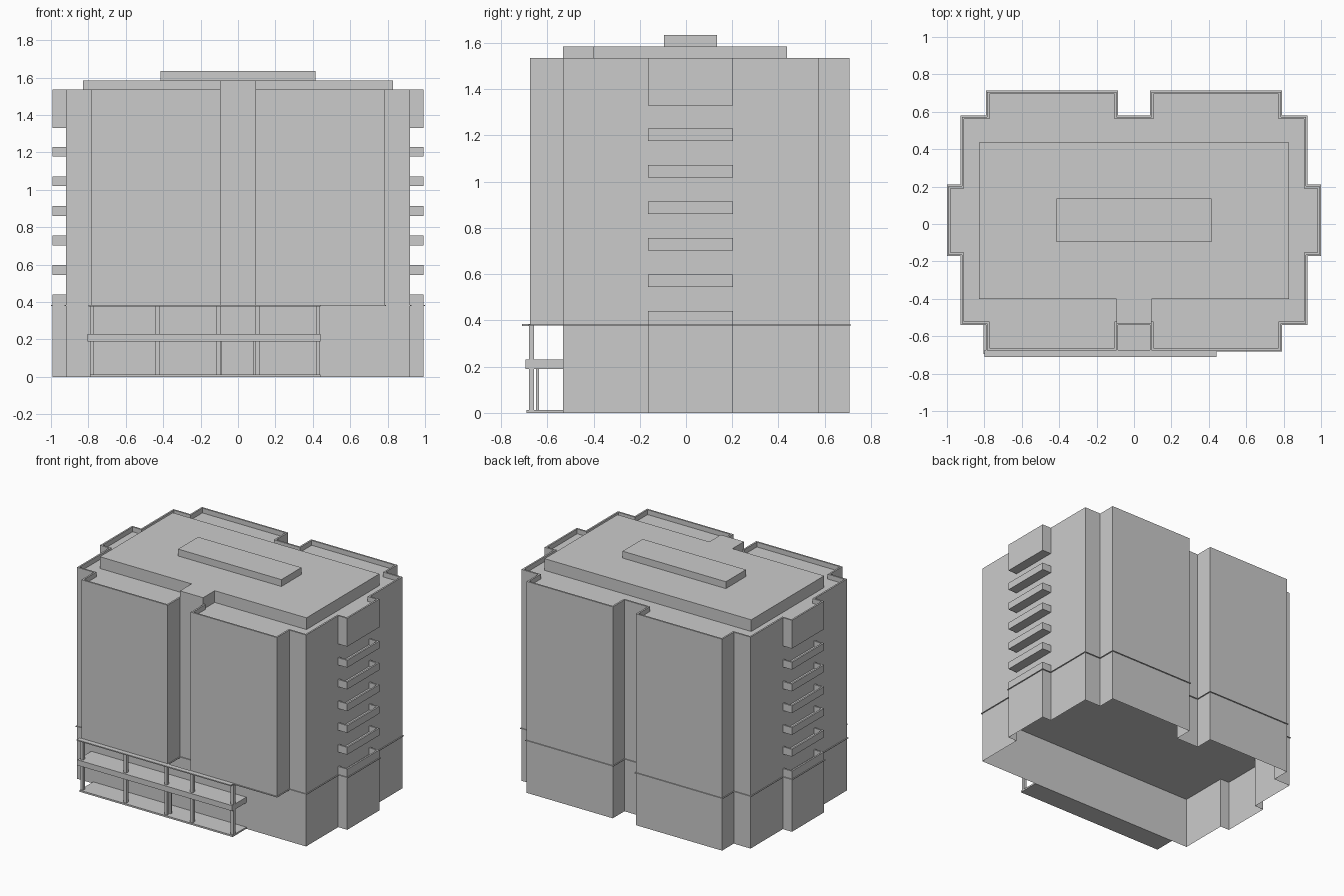
import bpy, bmesh

if "Cube" in bpy.data.objects:
    bpy.data.objects.remove(bpy.data.objects["Cube"])


def outline(d=0.0, front=True, bays=True):
    """Stepped floor plan, grown outward by d; front and side bays optional."""
    n = 0.093 - d
    half = []
    if front:
        half += [(n, -.533 - d), (n, -.675 - d), (.785 + d, -.675 - d), (.785 + d, -.533 - d)]
    half += [(.92 + d, -.533 - d)]
    if bays:
        half += [(.92 + d, -.165 - d), (.993 + d, -.165 - d), (.993 + d, .203 + d), (.92 + d, .203 + d)]
    half += [(.92 + d, .573 + d), (.785 + d, .573 + d), (.785 + d, .707 + d), (n, .707 + d), (n, .573 + d)]
    return half + [(-x, y) for x, y in reversed(half)]


def add_prism(bm, pts, z0, z1, caps=True):
    lo = [bm.verts.new((x, y, z0)) for x, y in pts]
    hi = [bm.verts.new((x, y, z1)) for x, y in pts]
    for i in range(len(pts)):
        j = (i + 1) % len(pts)
        bm.faces.new((lo[i], lo[j], hi[j], hi[i]))
    if caps:
        bm.faces.new(lo[::-1])
        bm.faces.new(hi)


def rect(x0, x1, y0, y1):
    return [(x0, y0), (x1, y0), (x1, y1), (x0, y1)]


def build(name, prisms):
    """One object from a list of (points, z0, z1[, caps])."""
    bm = bmesh.new()
    for p in prisms:
        add_prism(bm, *p)
    bmesh.ops.recalc_face_normals(bm, faces=bm.faces)
    me = bpy.data.meshes.new(name)
    bm.to_mesh(me)
    bm.free()
    ob = bpy.data.objects.new(name, me)
    bpy.context.collection.objects.link(ob)
    return ob


LEDGE, TOP, ROOF, T = 0.38, 1.535, 1.50, 0.012

# ground storey: open-bottomed walls, no front bays
build("ground_storey_walls", [(outline(front=False), 0, LEDGE, False)])

# thin ledge between storeys
build("storey_ledge", [(outline(0.007), LEDGE - .002, LEDGE + .003)])

# upper block and top side bays, hollowed to leave a roof parapet
recess = build("roof_recess_cutter", [(outline(-T), ROOF, 1.7)])
recess.hide_render = True
recess.hide_viewport = True
shells = [build("upper_block", [(outline(bays=False), LEDGE, TOP)])]
for side, s in (("right", 1), ("left", -1)):
    xs = sorted((.92 * s, .993 * s))
    shells.append(build(side + "_top_bay", [(rect(*xs, -.165, .203), 1.33, TOP)]))
for ob in shells:
    mod = ob.modifiers.new("roof_recess", 'BOOLEAN')
    mod.operation = 'DIFFERENCE'
    mod.solver = 'EXACT'
    mod.object = recess

# side balconies: floor plus U-shaped parapet
for side, s in (("right", 1), ("left", -1)):
    u = [(.92, -.165), (.993, -.165), (.993, .203), (.92, .203),
         (.92, .203 - T), (.993 - T, .203 - T), (.993 - T, -.165 + T), (.92, -.165 + T)]
    u = [(x * s, y) for x, y in u]
    floor = rect(*sorted((.92 * s, (.993 - T) * s)), -.165 + T, .203 - T)
    levels = [(LEDGE, .44)] + [(.545 + .158 * i, .598 + .158 * i) for i in range(5)]
    for i, (z0, z1) in enumerate(levels):
        build(f"{side}_balcony_{i + 1}", [(u, z0, z1), (floor, z0, z0 + T)])

# roof slab with its front tongue, and the penthouse
build("roof_slab", [([(-.83, -.4), (-.093, -.4), (-.093, -.533), (.093, -.533), (.093, -.4),
                      (.83, -.4), (.83, .437), (-.83, .437)], ROOF, 1.585)])
build("penthouse", [(rect(-.415, .415, -.095, .135), 1.585, 1.635)])

# entrance porch: floor, canopy, top rail and posts
build("porch_floor", [(rect(-.79, .44, -.69, -.533), 0, .012)])
build("porch_canopy", [(rect(-.805, .44, -.695, -.533), .19, .23)])
build("porch_top_rail", [(rect(-.8, .44, -.71, -.675), .376, .384)])
posts = (-.78, -.432, -.105, .103, .428)
build("porch_upper_posts", [(rect(x - .011, x + .011, -.68, -.657), .23, LEDGE) for x in posts])
build("porch_lower_posts", [(rect(x - .011, x + .011, -.68, -.657), .012, .19) for x in posts])
build("door_posts", [(rect(x - .01, x + .01, -.648, -.635), .012, .19) for x in (-.095, .09)])
